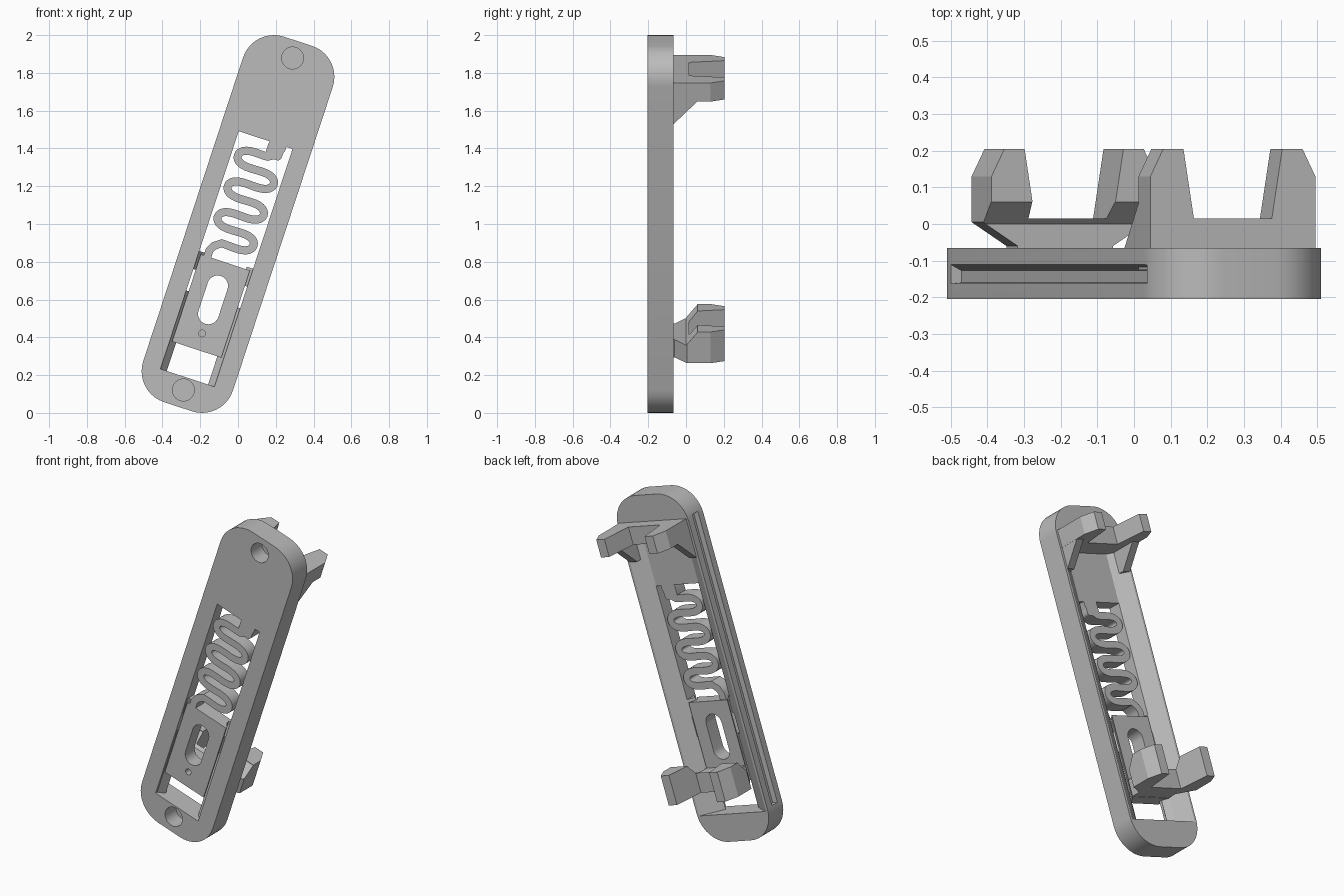
import bpy, bmesh, math
from mathutils import Matrix

cube = bpy.data.objects.get("Cube")
if cube:
    bpy.data.objects.remove(cube, do_unlink=True)

# The holder is built upright (u across, y depth, v along), then leaned over
LEAN = math.radians(18.2)
PLACE = Matrix.Translation((0, 0, 1)) @ Matrix.Rotation(LEAN, 4, 'Y')
FRONT, BACK, FLOOR = -0.205, -0.065, -0.125

grey = bpy.data.materials.new("plain grey")
grey.use_nodes = True
grey.diffuse_color = (0.5, 0.5, 0.5, 1)
grey.node_tree.nodes["Principled BSDF"].inputs["Base Color"].default_value = (0.5, 0.5, 0.5, 1)

# Where the two profile coordinates and the extrusion go, by extrusion axis
AXES = {
    'u': lambda a, b, d: (d, b, a),   # profile (v, y)
    'y': lambda a, b, d: (a, d, b),   # profile (u, v)
    'v': lambda a, b, d: (a, b, d),   # profile (u, y)
}


def prism(name, profile, axis, lo, hi):
    bm = bmesh.new()
    ends = [[bm.verts.new(AXES[axis](a, b, d)) for a, b in profile] for d in (lo, hi)]
    bm.faces.new(ends[0])
    bm.faces.new(ends[1])
    n = len(profile)
    for i in range(n):
        j = (i + 1) % n
        bm.faces.new((ends[0][i], ends[0][j], ends[1][j], ends[1][i]))
    bmesh.ops.recalc_face_normals(bm, faces=bm.faces)
    mesh = bpy.data.meshes.new(name)
    bm.to_mesh(mesh)
    bm.free()
    mesh.materials.append(grey)
    ob = bpy.data.objects.new(name, mesh)
    bpy.context.collection.objects.link(ob)
    ob.matrix_world = PLACE
    return ob


def rounded(hu, hv, r, cu=0, cv=0, steps=10):
    pts = []
    for q, (su, sv) in enumerate(((1, 1), (-1, 1), (-1, -1), (1, -1))):
        for k in range(steps + 1):
            t = math.pi / 2 * (q + k / steps)
            p = (cu + su * (hu - r) + r * math.cos(t), cv + sv * (hv - r) + r * math.sin(t))
            if not pts or math.dist(p, pts[-1]) > 1e-5:
                pts.append(p)
    if math.dist(pts[0], pts[-1]) < 1e-5:
        pts.pop()
    return pts


def rect(a0, a1, b0, b1):
    return [(a0, b0), (a1, b0), (a1, b1), (a0, b1)]


def mirrored(half):
    return half + [(-a, b) for a, b in reversed(half)]


def combine(target, tool, operation):
    mod = target.modifiers.new(operation, 'BOOLEAN')
    mod.operation = operation
    mod.solver = 'EXACT'
    mod.object = tool
    bpy.context.view_layer.update()
    bpy.context.view_layer.objects.active = target
    bpy.ops.object.modifier_apply(modifier=mod.name)
    bpy.data.objects.remove(tool, do_unlink=True)


def cut(target, *args):
    combine(target, prism("cutter", *args), 'DIFFERENCE')


# Back frame: rounded plate with a sloped trough, a window and blind end holes
frame = prism("frame", rounded(0.25, 1.018, 0.172), 'y', FRONT, BACK)
trough = mirrored([(0.15, FLOOR), (0.236, BACK), (0.236, 0)])
cut(frame, trough, 'v', -0.857, 0.77)
cut(frame, rect(-0.15, 0.15, -0.857, 0.468), 'y', -0.3, 0)
for v in (-0.925, 0.925):
    cut(frame, rounded(0.058, 0.058, 0.058, 0, v), 'y', -0.3, -0.1)

# Long groove down one outer side
cut(frame, [(-0.27, -0.1), (-0.22, -0.127), (-0.22, -0.16), (-0.27, -0.165)], 'v', -0.84, 0.87)

# Guide ridges on the rails, broken by an assembly gap
for side, name in ((1, "left"), (-1, "right")):
    ridge = [(side * u, y) for u, y in ((0.16, -0.19), (0.15, -0.19), (0.115, -0.155), (0.15, FLOOR), (0.16, FLOOR))]
    for v0, v1, place in ((-0.857, -0.42, "lower"), (-0.3, -0.2, "upper")):
        prism(f"{name}_{place}_ridge", ridge, 'v', v0, v1)

# Fixed upper clip: U profile with a gusset under each prong
prongs = [(0.2, 0.205), (0.142, 0.205), (0.112, 0.015)]
prism("upper_clip", mirrored([(0.237, FLOOR), (0.237, 0.13)] + prongs), 'v', 0.76, 0.864)
for side, name in ((1, "left"), (-1, "right")):
    prism(f"{name}_gusset", [(0.635, -0.1), (0.635, BACK), (0.765, 0.065), (0.765, -0.1)],
          'u', *sorted((side * 0.185, side * 0.236)))

# Slider: V-sided plate running between the ridges
slider = prism("slider", mirrored([(0.137, FRONT), (0.137, -0.195), (0.107, -0.155), (0.137, -0.115)]),
               'v', -0.7, -0.214)
cut(slider, rounded(0.055, 0.133, 0.055, 0, -0.423), 'y', -0.3, 0)
cut(slider, rounded(0.018, 0.018, 0.018, 0, -0.61, 4), 'y', -0.3, -0.15)

# Moving lower clip on the slider: U profile, trimmed narrower near its foot
lower = prism("lower_clip", mirrored([(0.137, -0.118), (0.137, -0.06), (0.237, 0.005), (0.237, 0.13)] + prongs),
              'v', -0.698, -0.524)
cut(lower, [(-0.6, -0.3), (-0.6, 0), (-0.527, 0.06), (-0.4, 0.06), (-0.4, -0.3)], 'u', -0.5, 0.5)

# Serpentine spring between frame and slider
SPRING_TOP, PITCH, SWING, HALF = 0.43, 0.171, 0.114, 0.0215
path = [(0.095, 0.5), (0.095, 0.45), (0.085, 0.415)]
first, last, count = 0.4 * math.pi, 6.5 * math.pi, 110
for i in range(count + 1):
    t = first + (last - first) * i / count
    path.append((SWING * math.cos(t), SPRING_TOP - PITCH * t / math.tau - 0.016 * math.sin(2 * t)))
path += [(-0.05, path[-1][1] + 0.002), (-0.085, -0.15), (-0.1, -0.18), (-0.1, -0.23)]
left, right = [], []
for i, (u, v) in enumerate(path):
    a, b = path[max(i - 1, 0)], path[min(i + 1, len(path) - 1)]
    du, dv = b[0] - a[0], b[1] - a[1]
    size = math.hypot(du, dv)
    left.append((u - dv / size * HALF, v + du / size * HALF))
    right.append((u + dv / size * HALF, v - du / size * HALF))
prism("spring", left + right[::-1], 'y', FRONT, FLOOR)
prism("spring_root", rounded(0.045, 0.045, 0.02, 0.065, 0.43, 5), 'y', FRONT, FLOOR)

# Smooth the rounded walls while keeping edges crisp
bpy.ops.object.select_all(action='DESELECT')
for name in ("frame", "slider", "spring", "spring_root"):
    ob = bpy.data.objects[name]
    ob.select_set(True)
    bpy.context.view_layer.objects.active = ob
bpy.ops.object.shade_smooth_by_angle(angle=math.radians(30))
